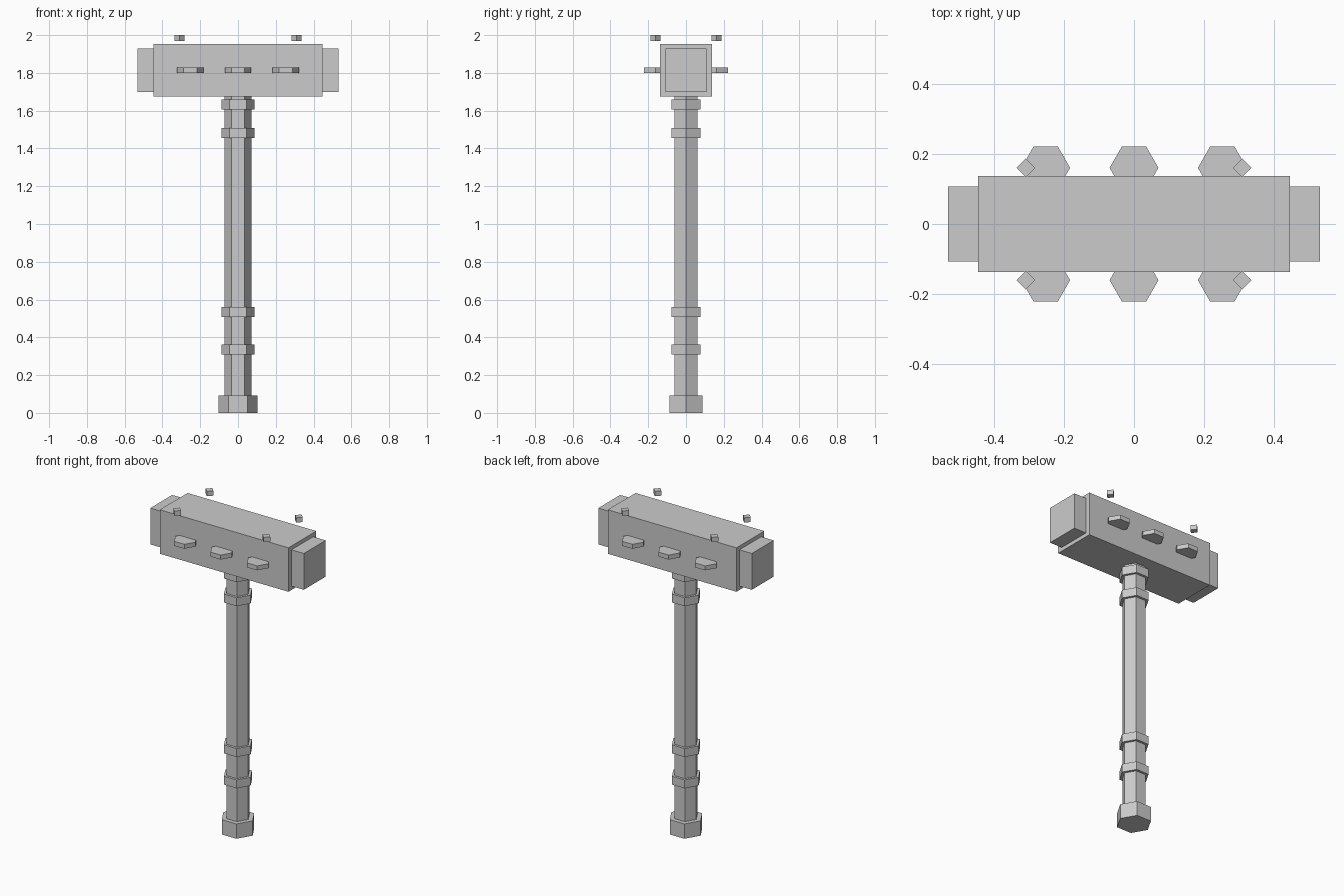
import bpy
import math

default = bpy.data.objects.get("Cube")
if default:
    bpy.data.objects.remove(default, do_unlink=True)

grey = bpy.data.materials.new("plain_grey")
grey.use_nodes = True
grey.diffuse_color = (0.6, 0.6, 0.6, 1)
grey.node_tree.nodes["Principled BSDF"].inputs["Base Color"].default_value = grey.diffuse_color


def finish(name):
    obj = bpy.context.object
    obj.name = name
    obj.data.materials.append(grey)
    return obj


def prism(name, sides, radius, bottom, top, x=0, y=0):
    """Upright flat-sided prism with a corner pointing along x."""
    bpy.ops.mesh.primitive_cylinder_add(
        vertices=sides, radius=radius, depth=top - bottom,
        location=(x, y, (bottom + top) / 2), rotation=(0, 0, math.pi / 2))
    return finish(name)


def box(name, size, location):
    bpy.ops.mesh.primitive_cube_add(size=1, location=location)
    obj = finish(name)
    obj.scale = size
    return obj


# Handle, pommel and grip rings
prism("handle", 6, 0.071, 0.02, 1.70)
prism("pommel", 6, 0.102, 0, 0.093)
for bottom in (0.31, 0.507, 1.454, 1.605):
    prism("handle_ring", 6, 0.088, bottom, bottom + 0.053)

# Hammer head with a smaller striking block at each end
HEAD_Z = 1.814
box("head", (0.894, 0.276, 0.276), (0, 0, HEAD_Z))
for side, name in ((1, "left"), (-1, "right")):
    box(name + "_striking_block", (0.1, 0.216, 0.228), (side * 0.483, 0, HEAD_Z))

# Hexagonal studs along both faces, and small floating corner pegs
for side, name in ((-1, "front"), (1, "back")):
    for x in (-0.253, 0, 0.253):
        prism(name + "_stud", 6, 0.07, 1.80, 1.828, x, side * 0.161)
    for x in (-0.31, 0.31):
        prism(name + "_peg", 4, 0.027, 1.97, 2.0, x, side * 0.161)
